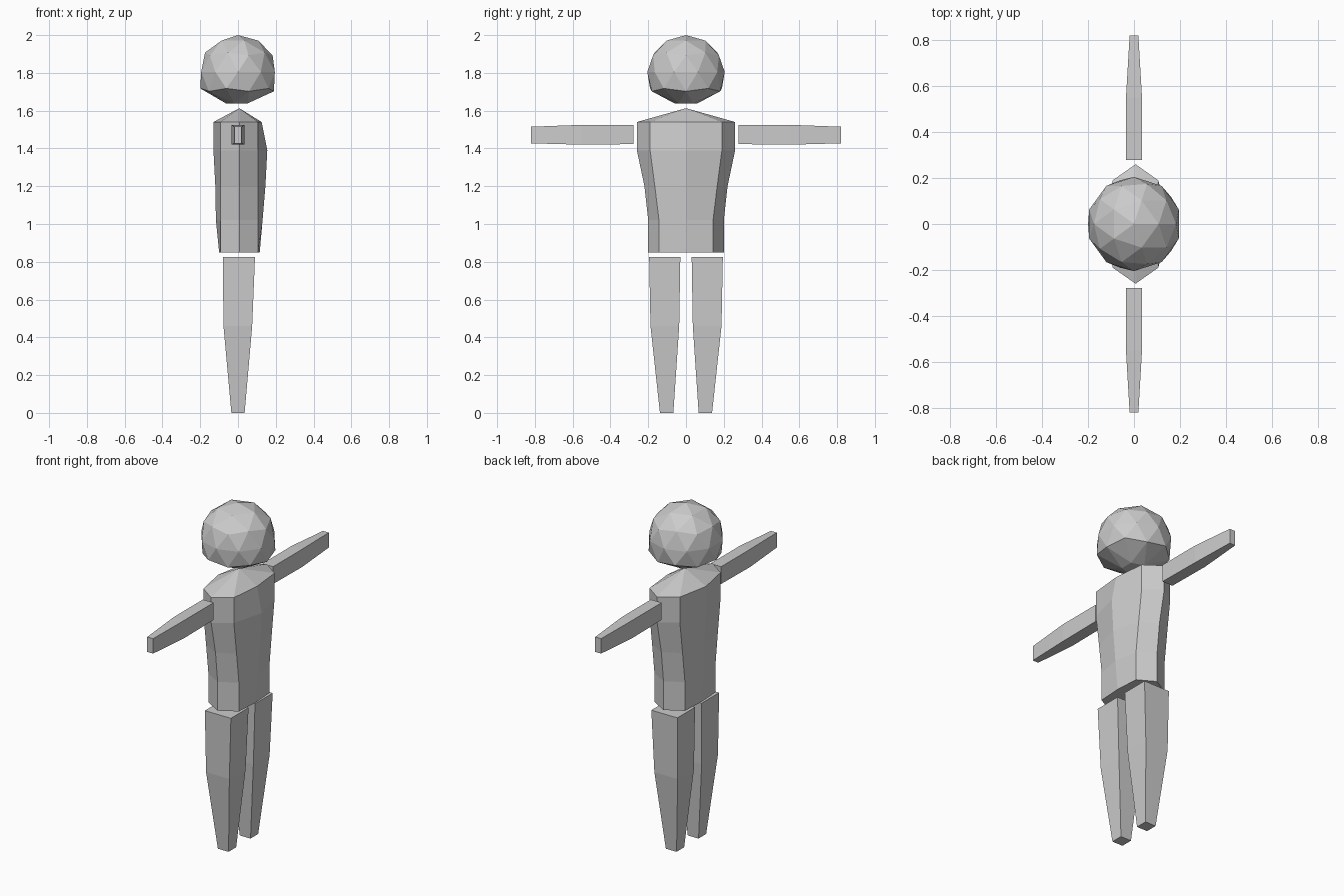
import bpy, bmesh

if "Cube" in bpy.data.objects:
    bpy.data.objects.remove(bpy.data.objects["Cube"])


def finish(name, bm):
    bmesh.ops.recalc_face_normals(bm, faces=bm.faces[:])
    me = bpy.data.meshes.new(name)
    bm.to_mesh(me)
    bm.free()
    ob = bpy.data.objects.new(name, me)
    bpy.context.collection.objects.link(ob)
    return ob


def loft(name, sections, apex=None):
    """Bridge equal-sided sections; cap the ends, or fan the last one to an apex."""
    bm = bmesh.new()
    rings = [[bm.verts.new(p) for p in s] for s in sections]
    n = len(rings[0])
    for a, b in zip(rings, rings[1:]):
        for i in range(n):
            j = (i + 1) % n
            bm.faces.new((a[i], a[j], b[j], b[i]))
    bm.faces.new(rings[0][::-1])
    if apex:
        tip = bm.verts.new(apex)
        for i in range(n):
            bm.faces.new((rings[-1][i], rings[-1][(i + 1) % n], tip))
    else:
        bm.faces.new(rings[-1])
    return finish(name, bm)


# Head: low-poly ball with the underside pulled in to a small flat chin
bm = bmesh.new()
bmesh.ops.create_icosphere(bm, subdivisions=2, radius=1)
low = [v for v in bm.verts if v.co.z < -0.95]
bmesh.ops.dissolve_verts(bm, verts=low)
for v in bm.verts:
    z = v.co.z
    k = 0.6 if z < -0.7 else 1.09 if z < -0.3 else 1.0
    v.co = (v.co.x * 0.205 * k, v.co.y * 0.205 * k, 1.805 + z * 0.195)
finish("head", bm)

# Torso: eight-sided rings (z, inner y, outer y, back x, front x)
rings = []
for z, yi, yo, xb, xf in [(0.85, 0.143, 0.20, -0.10, 0.115),
                          (1.02, 0.143, 0.20, -0.117, 0.13),
                          (1.20, 0.165, 0.22, -0.12, 0.145),
                          (1.39, 0.19, 0.26, -0.13, 0.155),
                          (1.54, 0.19, 0.26, -0.13, 0.125)]:
    l, m, r = -0.093, 0.007, 0.106
    rings.append([(m, -yo, z), (r, -yi, z), (xf, 0, z), (r, yi, z),
                  (m, yo, z), (l, yi, z), (xb, 0, z), (l, -yi, z)])
loft("torso", rings, apex=(0.007, 0, 1.613))

# Arms and legs: tapered four-sided limbs on both sides
for s, side in ((-1, "right"), (1, "left")):
    arm = [[(-x, s * y, z0), (x, s * y, z0), (x, s * y, z1), (-x, s * y, z1)]
           for y, x, z0, z1 in [(0.278, 0.035, 1.423, 1.525),
                                (0.55, 0.035, 1.42, 1.525),
                                (0.82, 0.019, 1.427, 1.515)]]
    loft(side + "_arm", arm)
    leg = [[(x0, s * y0, z), (x1, s * y0, z), (x1, s * y1, z), (x0, s * y1, z)]
           for z, x0, x1, y0, y1 in [(0.0, -0.035, 0.035, 0.067, 0.138),
                                     (0.46, -0.077, 0.075, 0.036, 0.188),
                                     (0.825, -0.08, 0.09, 0.03, 0.195)]]
    loft(side + "_leg", leg)
